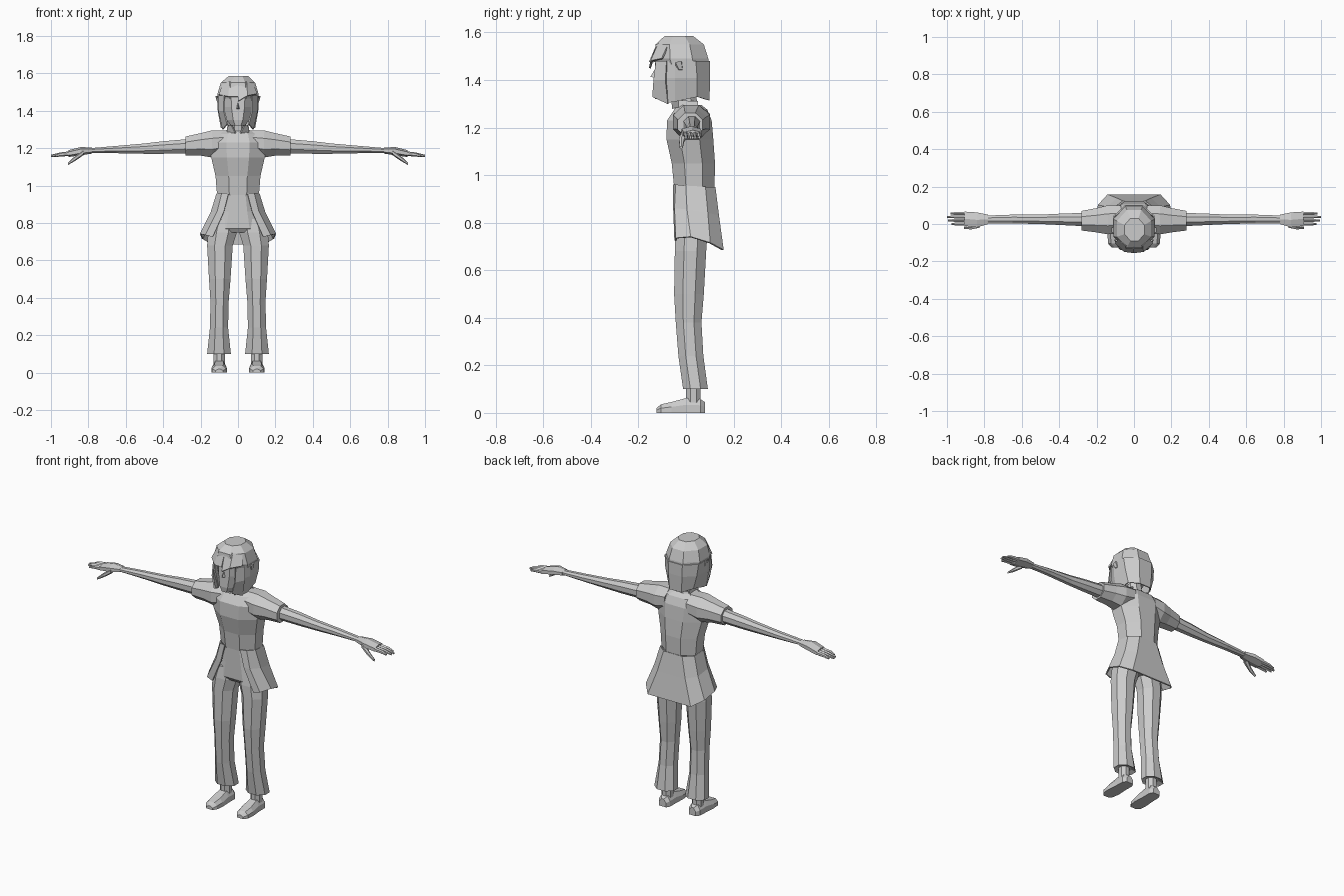
import bpy, bmesh, math

grey = bpy.data.materials.new("plain grey")
grey.diffuse_color = (0.6, 0.6, 0.6, 1)


def make(name, rows, closed=True, caps=True, thickness=0):
    """Skin a list of equally long point rows into a flat-shaded object."""
    bm = bmesh.new()
    rows = [[bm.verts.new(p) for p in r] for r in rows]
    n = len(rows[0])
    for a, b in zip(rows, rows[1:]):
        for i in range(n if closed else n - 1):
            j = (i + 1) % n
            bm.faces.new((a[i], a[j], b[j], b[i]))
    if closed and caps:
        bm.faces.new(rows[0][::-1])
        bm.faces.new(rows[-1])
    bmesh.ops.recalc_face_normals(bm, faces=bm.faces)
    me = bpy.data.meshes.new(name)
    bm.to_mesh(me)
    bm.free()
    me.materials.append(grey)
    ob = bpy.data.objects.new(name, me)
    bpy.context.collection.objects.link(ob)
    if thickness:
        mod = ob.modifiers.new("thickness", "SOLIDIFY")
        mod.thickness = thickness
        mod.offset = 0
    return ob


def oval(u0, u1, v0, v1, n=8):
    """Polygon with flat sides that fills the given rectangle."""
    k = math.cos(math.pi / n)
    return [((u0 + u1) / 2 + (u1 - u0) / 2 * math.cos(a) / k,
             (v0 + v1) / 2 + (v1 - v0) / 2 * math.sin(a) / k)
            for a in ((i + 0.5) * 2 * math.pi / n for i in range(n))]


def upright(name, rings, n=8, **kw):
    """Rings are (z, x0, x1, y0, y1)."""
    return make(name, [[(x, y, r[0]) for x, y in oval(*r[1:], n)] for r in rings], **kw)


def sideways(name, rings, s, n=8):
    """Rings are (x, y0, y1, z0, z1), s picks the side."""
    return make(name, [[(s * r[0], y, z) for y, z in oval(*r[1:], n)] for r in rings])


def mirrored(half):
    """Extend an arc ending at the back to the other side."""
    return half + [(-x, y, z) for x, y, z in reversed(half)]


# Jacket body
upright("jacket_body", [(z, -w, w, f, b) for z, w, f, b in (
    (0.95, 0.112, -0.05, 0.12), (1.05, 0.12, -0.06, 0.122), (1.15, 0.143, -0.082, 0.115),
    (1.23, 0.15, -0.08, 0.108), (1.275, 0.13, -0.05, 0.09), (1.295, 0.07, -0.035, 0.065))])

# Flared jacket skirt, open at the front
make("jacket_skirt", [mirrored(h) for h in (
    [(0.05, -0.05, 0.96), (0.085, -0.04, 0.96), (0.112, 0.0, 0.955), (0.11, 0.08, 0.95), (0.06, 0.12, 0.95)],
    [(0.075, -0.05, 0.86), (0.11, -0.045, 0.86), (0.143, 0.005, 0.855), (0.14, 0.09, 0.84), (0.09, 0.135, 0.83)],
    [(0.135, -0.045, 0.725), (0.172, -0.04, 0.735), (0.2, 0.02, 0.74), (0.19, 0.1, 0.715), (0.14, 0.155, 0.685)],
)], closed=False, thickness=0.008)

# Trouser seat
upright("trouser_seat", [(0.96, -0.095, 0.095, -0.045, 0.1), (0.86, -0.12, 0.12, -0.045, 0.1),
                         (0.77, -0.15, 0.15, -0.045, 0.1), (0.75, -0.12, 0.12, -0.03, 0.08)])

# Neck and collar
upright("neck", [(1.27, -0.045, 0.045, -0.035, 0.05), (1.37, -0.04, 0.04, -0.045, 0.04)])
for s in (-1, 1):
    make("collar", [[(s * 0.012, -0.055, 1.28), (s * 0.055, -0.03, 1.285), (s * 0.06, 0.05, 1.29)],
                    [(s * 0.035, -0.06, 1.325), (s * 0.055, -0.03, 1.315), (s * 0.05, 0.05, 1.31)]],
         closed=False, thickness=0.008)

for s in (-1, 1):
    # Sleeve, arm and palm
    sideways("sleeve", [(0.07, -0.05, 0.1, 1.17, 1.295), (0.14, -0.055, 0.1, 1.15, 1.295),
                        (0.2, -0.045, 0.085, 1.16, 1.28), (0.28, -0.035, 0.07, 1.162, 1.262)], s)
    sideways("arm", [(0.26, -0.012, 0.06, 1.173, 1.249), (0.4, -0.005, 0.055, 1.17, 1.237),
                     (0.5, 0.0, 0.05, 1.17, 1.225), (0.65, 0.003, 0.05, 1.173, 1.212),
                     (0.79, 0.003, 0.045, 1.175, 1.2)], s)
    sideways("palm", [(0.78, 0.0, 0.05, 1.173, 1.201), (0.84, -0.018, 0.062, 1.165, 1.203),
                      (0.905, -0.01, 0.066, 1.155, 1.187)], s, 6)
    # Fingers and thumb
    for y, tip in ((0.0, 0.975), (0.019, 0.995), (0.038, 1.0), (0.056, 0.98)):
        sideways("finger", [(0.895, y - 0.009, y + 0.009, 1.16, 1.182),
                            (0.95, y - 0.008, y + 0.008, 1.157, 1.176),
                            (tip, y - 0.005, y + 0.005, 1.153, 1.164)], s, 6)
    sideways("thumb", [(0.825, -0.02, 0.015, 1.165, 1.19), (0.87, -0.029, -0.008, 1.134, 1.157),
                       (0.91, -0.026, -0.014, 1.11, 1.121)], s, 6)

    # Trouser leg and ankle
    upright("trouser_leg", [(z, *sorted((s * a, s * b)), f, k) for z, a, b, f, k in (
        (0.82, 0.005, 0.14, -0.035, 0.085), (0.75, 0.006, 0.16, -0.045, 0.09),
        (0.68, 0.028, 0.165, -0.047, 0.085), (0.5, 0.04, 0.155, -0.05, 0.075),
        (0.38, 0.05, 0.147, -0.043, 0.065), (0.24, 0.053, 0.15, -0.032, 0.073),
        (0.1, 0.038, 0.165, -0.012, 0.092), (0.112, 0.06, 0.14, 0.005, 0.07))])
    upright("ankle", [(z, *sorted((s * 0.07, s * 0.13)), 0.0, 0.062) for z in (0.03, 0.13)])
    # Shoe with a flat sole
    rows = []
    for y, a, b, h in ((0.08, 0.075, 0.12, 0.045), (0.06, 0.063, 0.135, 0.058), (0.0, 0.063, 0.137, 0.062),
                       (-0.06, 0.06, 0.142, 0.046), (-0.105, 0.066, 0.138, 0.036), (-0.125, 0.08, 0.12, 0.02)):
        rows.append([(s * x, y, z) for x, z in (
            (a, 0), (b, 0), (b, h * 0.55), (b - 0.016, h), (a + 0.016, h), (a, h * 0.55))])
    make("shoe", rows)

    # Ear
    make("ear", [[(s * 0.095, -0.01, 1.43), (s * 0.095, -0.04, 1.43), (s * 0.095, -0.045, 1.47), (s * 0.095, -0.015, 1.48)],
                 [(s * 0.112, -0.015, 1.445), (s * 0.112, -0.03, 1.445), (s * 0.12, -0.045, 1.475), (s * 0.12, -0.02, 1.48)]])

# Face and nose
upright("face", [(1.32, -0.035, 0.035, -0.13, -0.04), (1.35, -0.062, 0.062, -0.135, 0.03),
                 (1.42, -0.085, 0.085, -0.132, 0.07), (1.5, -0.09, 0.09, -0.128, 0.08)])
make("nose", [[(-0.01, -0.128, 1.41), (0.01, -0.128, 1.41), (0, -0.128, 1.45)],
              [(-0.003, -0.15, 1.413), (0.003, -0.15, 1.413), (0, -0.146, 1.42)]])

# Hair crown
upright("hair_crown", [(1.465, -0.108, 0.108, -0.125, 0.097), (1.49, -0.11, 0.11, -0.135, 0.094),
                       (1.55, -0.092, 0.092, -0.128, 0.075), (1.585, -0.05, 0.055, -0.09, 0.03)])
# Hair around the sides and back
make("hair_back", [mirrored(h) for h in (
    [(0.088, -0.095, 1.48), (0.108, -0.045, 1.48), (0.108, 0.04, 1.48), (0.045, 0.097, 1.48)],
    [(0.088, -0.095, 1.41), (0.106, -0.045, 1.41), (0.1, 0.045, 1.41), (0.043, 0.098, 1.41)],
    [(0.078, -0.075, 1.305), (0.088, -0.045, 1.31), (0.078, 0.045, 1.33), (0.038, 0.095, 1.315)],
)], closed=False, thickness=0.008)
# Parted fringe
for s, low, mid in ((-1, 1.485, 1.475), (1, 1.49, 1.45)):
    make("fringe", [[(0, -0.118, 1.555), (s * 0.045, -0.112, 1.555), (s * 0.08, -0.075, 1.545)],
                    [(0, -0.152, mid), (s * 0.05, -0.146, low - 0.01), (s * 0.1, -0.1, low)]],
         closed=False, thickness=0.008)
# Hair locks framing the face
for s in (-1, 1):
    make("side_lock", [[(s * 0.072, -0.125, 1.48), (s * 0.1, -0.08, 1.48)],
                       [(s * 0.074, -0.135, 1.4), (s * 0.102, -0.085, 1.4)],
                       [(s * 0.056, -0.14, 1.33), (s * 0.08, -0.075, 1.3)]],
         closed=False, thickness=0.008)
